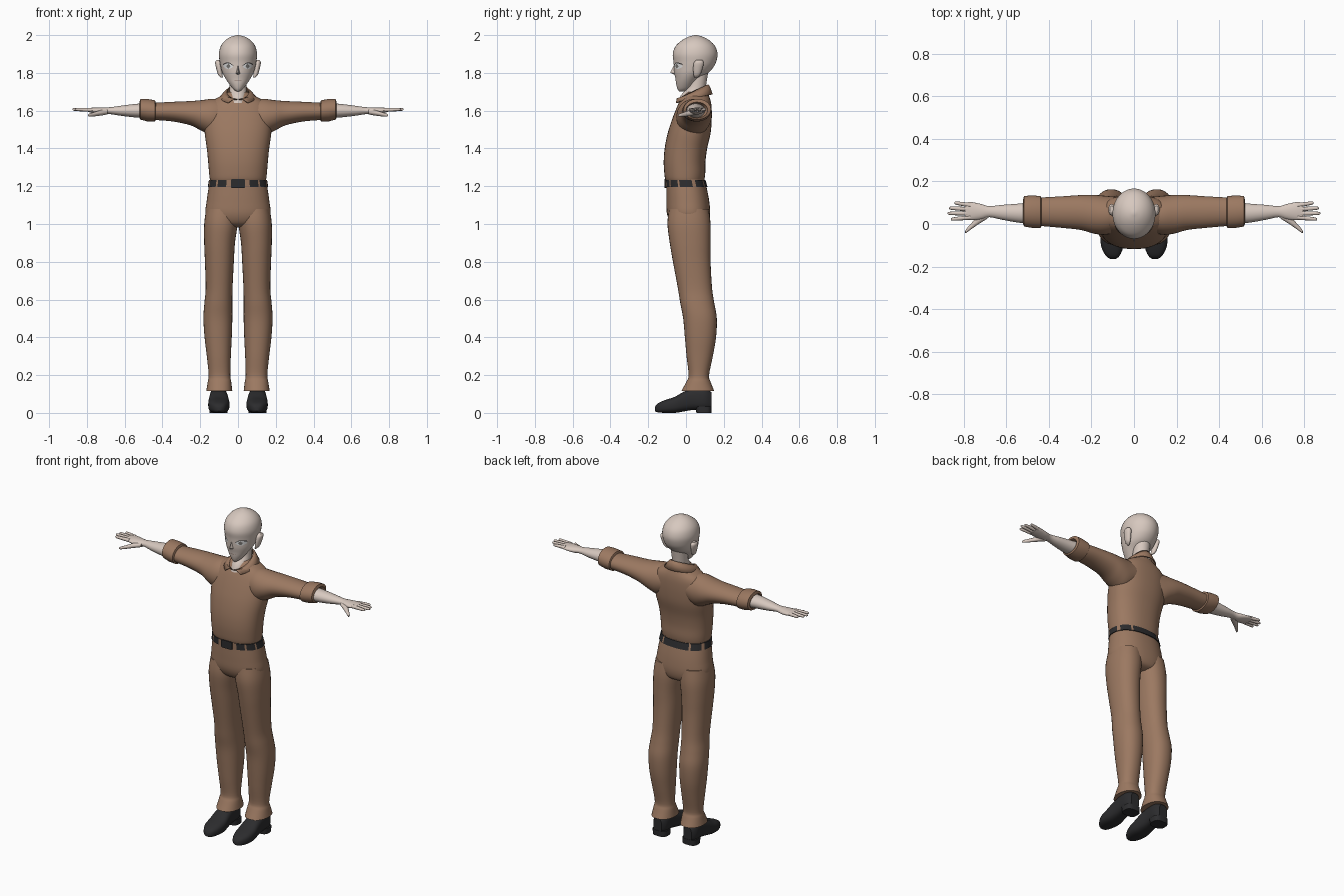
import bpy, bmesh, math
from mathutils import Vector
from mathutils.bvhtree import BVHTree

cube = bpy.data.objects.get("Cube")
if cube:
    bpy.data.objects.remove(cube, do_unlink=True)


def material(name, r, g, b):
    m = bpy.data.materials.new(name)
    m.use_nodes = True
    m.diffuse_color = (r, g, b, 1)
    bsdf = m.node_tree.nodes["Principled BSDF"]
    bsdf.inputs["Base Color"].default_value = (r, g, b, 1)
    bsdf.inputs["Roughness"].default_value = 0.8
    return m


SKIN = material("pale skin", 0.68, 0.58, 0.52)
CLOTH = material("brown cloth", 0.33, 0.19, 0.12)
LEATHER = material("black leather", 0.025, 0.025, 0.027)
WHITE = material("eye white", 0.85, 0.85, 0.85)
IRIS = material("grey iris", 0.2, 0.19, 0.18)
LIP = material("lip line", 0.3, 0.2, 0.17)


def make(name, verts, faces, mats, mirror=False, outward=True):
    """Create a smooth-shaded object, optionally mirrored across x."""
    bm = bmesh.new()
    vs = [bm.verts.new(v) for v in verts]
    for f in faces:
        bm.faces.new([vs[i] for i in f])
    if outward:
        bmesh.ops.recalc_face_normals(bm, faces=bm.faces[:])
    me = bpy.data.meshes.new(name)
    bm.to_mesh(me)
    bm.free()
    for m in mats:
        me.materials.append(m)
    for p in me.polygons:
        p.use_smooth = True
    me.set_sharp_from_angle(angle=math.radians(42))
    ob = bpy.data.objects.new(name, me)
    bpy.context.scene.collection.objects.link(ob)
    if mirror:
        ob.modifiers.new("mirror", 'MIRROR').use_mirror_merge = False
    return ob


def spline(rows, steps):
    """Pass a Catmull-Rom curve through the section rows."""
    out = []
    for k in range(len(rows) - 1):
        p0, p1, p2 = rows[max(k - 1, 0)], rows[k], rows[k + 1]
        p3 = rows[min(k + 2, len(rows) - 1)]
        for j in range(steps):
            t = j / steps
            out.append([b + t / 2 * (c - a + t * (2*a - 5*b + 4*c - d + t * (3*b - a - 3*c + d)))
                        for a, b, c, d in zip(p0, p1, p2, p3)])
    return out + [rows[-1]]


def loft(name, axis, rows, mats, n=32, power=2, steps=4, mirror=False):
    """Skin oval sections given as (position, u low, u high, v low, v high)."""
    verts = []
    rows = spline(rows, steps)
    for t, u0, u1, v0, v1 in rows:
        for i in range(n):
            a = math.tau * i / n
            c, s = [math.copysign(abs(q) ** (2 / power), q) for q in (math.cos(a), math.sin(a))]
            u = (u0 + u1) / 2 + c * (u1 - u0) / 2
            v = (v0 + v1) / 2 + s * (v1 - v0) / 2
            verts.append({'x': (t, u, v), 'y': (u, t, v), 'z': (u, v, t)}[axis])
    faces = [(k*n + i, k*n + (i+1) % n, (k+1)*n + (i+1) % n, (k+1)*n + i)
             for k in range(len(rows) - 1) for i in range(n)]
    faces += [range(n), range((len(rows) - 1) * n, len(rows) * n)]
    return make(name, verts, faces, mats, mirror)


def sym(rows):
    return [(z, -w, w, f, b) for z, w, f, b in rows]


# Head and neck
head = loft("head", 'z', sym([
    (1.702, .008, -.036, -.008), (1.715, .026, -.045, .02), (1.74, .046, -.052, .045),
    (1.77, .066, -.056, .075), (1.80, .082, -.062, .118), (1.83, .091, -.064, .145),
    (1.86, .097, -.066, .16), (1.90, .101, -.070, .167), (1.94, .092, -.056, .155),
    (1.97, .070, -.025, .127), (1.99, .040, .010, .092), (2.0, .006, .045, .058)]),
    [SKIN], n=40)
loft("neck", 'z', sym([(1.64, .05, -.045, .1), (1.68, .048, -.028, .102),
                       (1.73, .045, .01, .106), (1.82, .05, .015, .12)]), [SKIN])
make("nose", [(0, -.084, 1.802), (0, -.06, 1.85), (-.014, -.054, 1.795),
              (.014, -.054, 1.795), (0, -.05, 1.784)],
     [(0, 1, 2), (0, 3, 1), (0, 2, 4), (0, 4, 3), (1, 3, 4, 2)], [SKIN])
loft("ear", 'z', [(1.775, .08, .09, .045, .06), (1.79, .082, .105, .04, .075),
                  (1.825, .085, .116, .038, .088), (1.855, .088, .121, .042, .094),
                  (1.868, .095, .114, .055, .085)], [SKIN], n=20, mirror=True)

# Facial details are thin sheets laid on the head
tree = BVHTree.FromPolygons([v.co.copy() for v in head.data.vertices],
                            [p.vertices[:] for p in head.data.polygons])


def patch(name, x0, x1, low, high, mat, lift, cols=12, rows=4, mirror=True):
    verts = []
    for i in range(cols + 1):
        t = i / cols
        for j in range(rows + 1):
            z = low(t) + (high(t) - low(t)) * j / rows
            x = x0 + (x1 - x0) * t
            hit = tree.ray_cast(Vector((x, -1, z)), Vector((0, 1, 0)))[0]
            verts.append((x, (hit.y if hit else 0) - lift, z))
    w = rows + 1
    faces = [(i*w + j, (i+1)*w + j, (i+1)*w + j + 1, i*w + j + 1)
             for i in range(cols) for j in range(rows)]
    make(name, verts, faces, [mat], mirror, outward=False)


def arch(base, rise):
    return lambda t: base + rise * math.sin(math.pi * (0.03 + 0.94 * t))


def lid(t):
    return arch(1.834, .014)(t) + .006 * t


patch("eye", .026, .076, arch(1.833, -.013), lid, WHITE, .0015)
patch("iris", .041, .061, arch(1.835, -.011), arch(1.836, .011), IRIS, .003)
patch("eyelash", .024, .079, lid, lambda t: lid(t) + .003 + .003 * t, LEATHER, .003)
patch("mouth", -.02, .02, lambda t: 1.757, arch(1.758, .002), LIP, .0015, mirror=False)

# Shirt body
loft("shirt_body", 'z', sym([
    (1.222, .143, -.102, .093), (1.238, .149, -.110, .098), (1.27, .153, -.115, .102),
    (1.33, .158, -.118, .103), (1.40, .165, -.113, .112), (1.48, .176, -.097, .130),
    (1.55, .178, -.075, .136), (1.61, .168, -.052, .136), (1.645, .145, -.036, .132),
    (1.672, .102, -.022, .124), (1.698, .055, .0, .114)]), [CLOTH], n=48, power=2.3)

# Folded collar, open in front with two points
verts, N = [], 40
for k in range(N + 1):
    top = math.radians(4 + 352 * k / N)
    low = math.radians(32 + 296 * k / N)
    ct, cl = math.cos(top), math.cos(low)
    tip = .014 * max(0, cl) ** 3
    verts += [(.058 * math.sin(top), .033 - .083 * ct, 1.698 - .040 * ct),
              (.075 * math.sin((top + low) / 2), .035 - .092 * (ct + cl) / 2,
               1.69 - .03 * (ct + cl) / 2),
              (.098 * math.sin(low), .036 - .102 * cl, 1.666 - .02 * cl - tip)]
collar = make("collar", verts, [(3*k + j, 3*k + j + 1, 3*k + j + 4, 3*k + j + 3)
                                for k in range(N) for j in range(2)], [CLOTH])
solid = collar.modifiers.new("thickness", 'SOLIDIFY')
solid.thickness, solid.offset = .006, 0

# Sleeves with rolled cuffs
loft("sleeve", 'x', [
    (.06, -.03, .125, 1.50, 1.655), (.13, -.05, .132, 1.47, 1.663), (.19, -.045, .137, 1.492, 1.656),
    (.25, -.028, .136, 1.522, 1.651), (.34, -.018, .13, 1.542, 1.647),
    (.43, -.01, .125, 1.55, 1.643), (.48, -.005, .12, 1.553, 1.645)],
    [CLOTH], mirror=True)
loft("sleeve_cuff", 'x', [
    (.435, -.008, .122, 1.552, 1.642), (.44, -.02, .132, 1.542, 1.655), (.48, -.018, .134, 1.543, 1.662),
    (.517, -.012, .132, 1.553, 1.662), (.522, .0, .115, 1.562, 1.645), (.50, .01, .1, 1.57, 1.635)],
    [CLOTH], steps=1, mirror=True)

# Forearms, palms and fingers
loft("forearm_and_palm", 'x', [
    (.46, .0, .105, 1.56, 1.64), (.54, .006, .096, 1.564, 1.636), (.62, .02, .09, 1.573, 1.626),
    (.68, .032, .084, 1.582, 1.618), (.72, .022, .094, 1.58, 1.617),
    (.765, .018, .103, 1.587, 1.616), (.795, .024, .1, 1.594, 1.614)],
    [SKIN], n=24, mirror=True)
fingers = {"little": (.088, .1, .845), "ring": (.069, .075, .87),
           "middle": (.05, .05, .877), "index": (.031, .022, .862)}
for label, (y0, y1, end) in fingers.items():
    rows = []
    for t, r in ((0, .011), (.5, .0095), (.9, .0075), (1, .003)):
        y, z = y0 + (y1 - y0) * t, 1.604 + .003 * t
        rows.append((.77 + (end - .77) * t, y - r, y + r, z - r, z + r))
    loft(label + "_finger", 'x', rows, [SKIN], n=12, mirror=True)
loft("thumb", 'x', [(.69, .025, .065, 1.58, 1.608), (.73, .0, .042, 1.573, 1.602),
                    (.765, -.024, .004, 1.569, 1.591), (.788, -.041, -.022, 1.568, 1.584),
                    (.794, -.042, -.034, 1.572, 1.579)], [SKIN], n=14, mirror=True)

# Trousers
loft("trouser_seat", 'z', sym([
    (.982, .08, -.03, .08), (1.0, .14, -.075, .115), (1.05, .172, -.1, .128),
    (1.12, .166, -.104, .123), (1.19, .156, -.104, .110), (1.236, .147, -.104, .098)]),
    [CLOTH], n=48, power=2.3)
loft("trouser_leg", 'z', [
    (1.08, .0, .168, -.09, .12), (1.0, .002, .179, -.098, .13), (.9, .016, .179, -.086, .13),
    (.8, .022, .175, -.069, .13), (.66, .029, .171, -.043, .138), (.58, .03, .178, -.03, .15),
    (.5, .03, .183, -.015, .163), (.4, .033, .177, -.006, .159), (.3, .038, .165, .003, .142),
    (.2, .041, .155, .014, .122), (.165, .036, .16, .002, .13), (.115, .03, .168, -.025, .15)],
    [CLOTH], power=2.2, mirror=True)

# Belt, broken up by cloth loops, and its buckle
belt = loft("belt", 'z', sym([(1.195, .160, -.109, .114), (1.234, .154, -.111, .103)]),
            [LEATHER, CLOTH], n=72, power=2.3, steps=1)
for p in belt.data.polygons:
    c = p.center
    turn = math.degrees(math.atan2(abs(c.x) / .157, -c.y / .11))
    if len(p.vertices) == 4 and any(abs(turn - g) < 3 for g in (18, 43, 68, 112, 147)):
        p.material_index = 1
loft("buckle", 'y', [(-.1, -.038, .038, 1.19, 1.238), (-.115, -.038, .038, 1.19, 1.238)],
     [LEATHER], power=8, steps=1)

# Shoes
loft("shoe", 'y', [
    (-.165, .088, .11, .01, .03), (-.15, .068, .132, .003, .05), (-.11, .051, .153, 0, .068),
    (-.06, .045, .158, 0, .085), (-.01, .05, .154, .008, .113), (.04, .056, .15, .016, .13),
    (.1, .058, .148, .016, .13), (.134, .075, .132, .018, .11)],
    [LEATHER], n=28, power=2.8, mirror=True)
loft("shoe_heel", 'z', [(0, .056, .15, .055, .134), (.035, .056, .15, .05, .136)],
     [LEATHER], power=3, steps=1, mirror=True)
